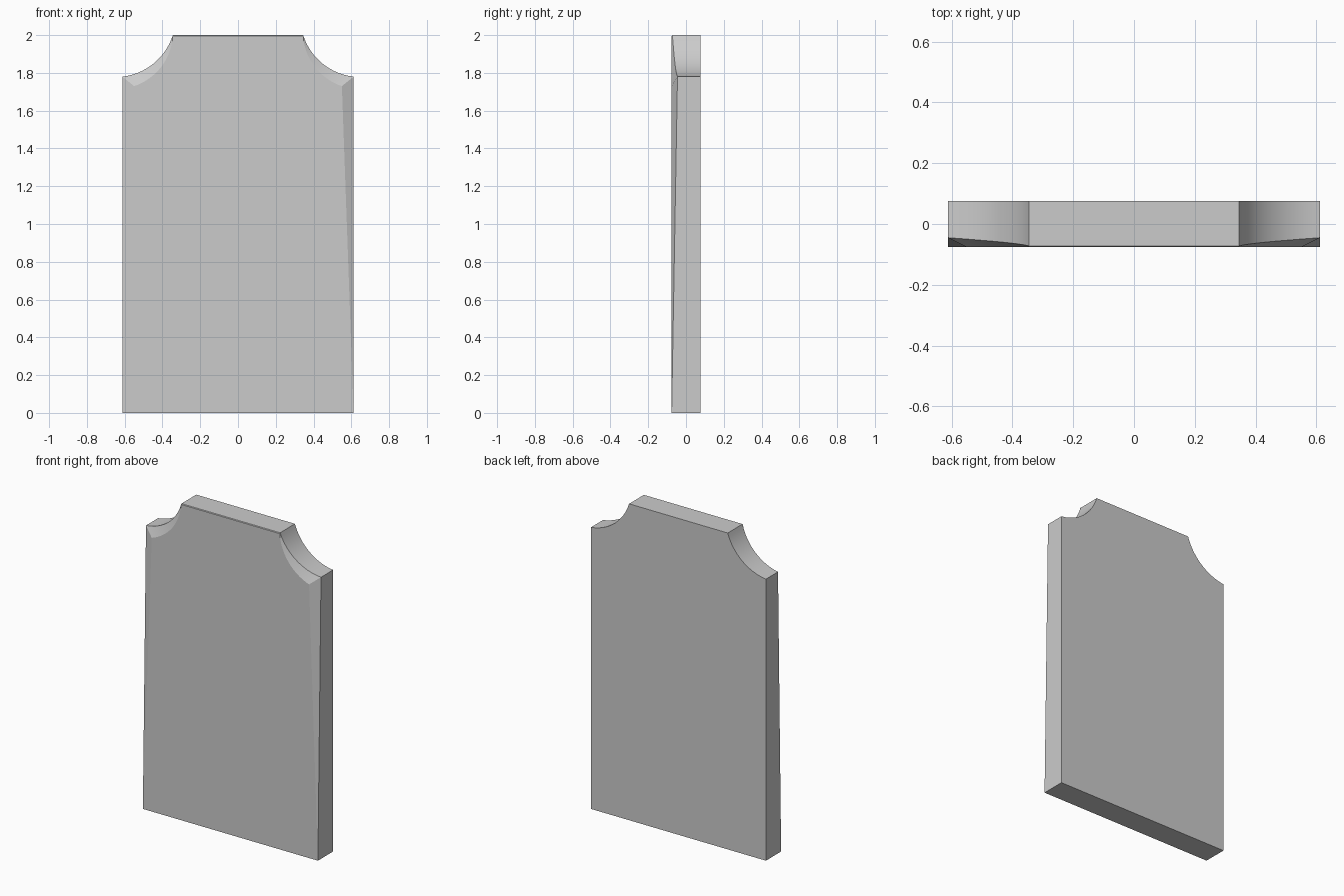
import bpy, bmesh, math
from mathutils import Vector

if "Cube" in bpy.data.objects:
    bpy.data.objects.remove(bpy.data.objects["Cube"])

W, D, STEPS = 0.612, 0.076, 16


def arc(a, b, sweep):
    """Points on a circular arc from a to b, bulging towards the slab centre."""
    a, b = Vector(a), Vector(b)
    chord = b - a
    s = math.radians(sweep)
    r = chord.length / (2 * math.sin(s / 2))
    n = Vector((-chord.y, chord.x)).normalized()
    c = (a + b) / 2 + n * r * math.cos(s / 2)
    start = math.atan2(a.y - c.y, a.x - c.x)
    return [(c.x + r * math.cos(start + s * i / STEPS),
             c.y + r * math.sin(start + s * i / STEPS)) for i in range(STEPS + 1)]


# Right half of each contour, from the top notch down to the foot
outer = arc((0.345, 2.0), (W, 1.78), 66)
inner = arc((0.345, 1.996), (0.55, 1.73), 68)
back = [(x, D, z) for x, z in outer] + [(W, D, 0)]
edge = [(x, -D + 0.004 + 0.027 * i / STEPS, z) for i, (x, z) in enumerate(outer)]
edge += [(W, -D, 0)]
front = [(x, -D, z) for x, z in inner] + [(W, -D, 0)]

# Loft back outline -> tapered chamfer edge -> front outline
bm = bmesh.new()
rings = []
for half in (back, edge, front):
    full = half + [(-x, y, z) for x, y, z in reversed(half)]
    rings.append([bm.verts.new(p) for p in full])
n = len(rings[0])
for r0, r1 in zip(rings, rings[1:]):
    for i in range(n):
        j = (i + 1) % n
        bm.faces.new((r0[i], r0[j], r1[j], r1[i]))
bm.faces.new(rings[0])
bm.faces.new(rings[-1])

# The chamfer fades to nothing at the foot
bmesh.ops.remove_doubles(bm, verts=bm.verts[:], dist=0.0005)
bmesh.ops.recalc_face_normals(bm, faces=bm.faces[:])

mesh = bpy.data.meshes.new("notched_slab")
bm.to_mesh(mesh)
bm.free()
slab = bpy.data.objects.new("notched_slab", mesh)
bpy.context.collection.objects.link(slab)
bpy.context.view_layer.objects.active = slab
slab.select_set(True)
bpy.ops.object.shade_smooth_by_angle(angle=math.radians(15))
